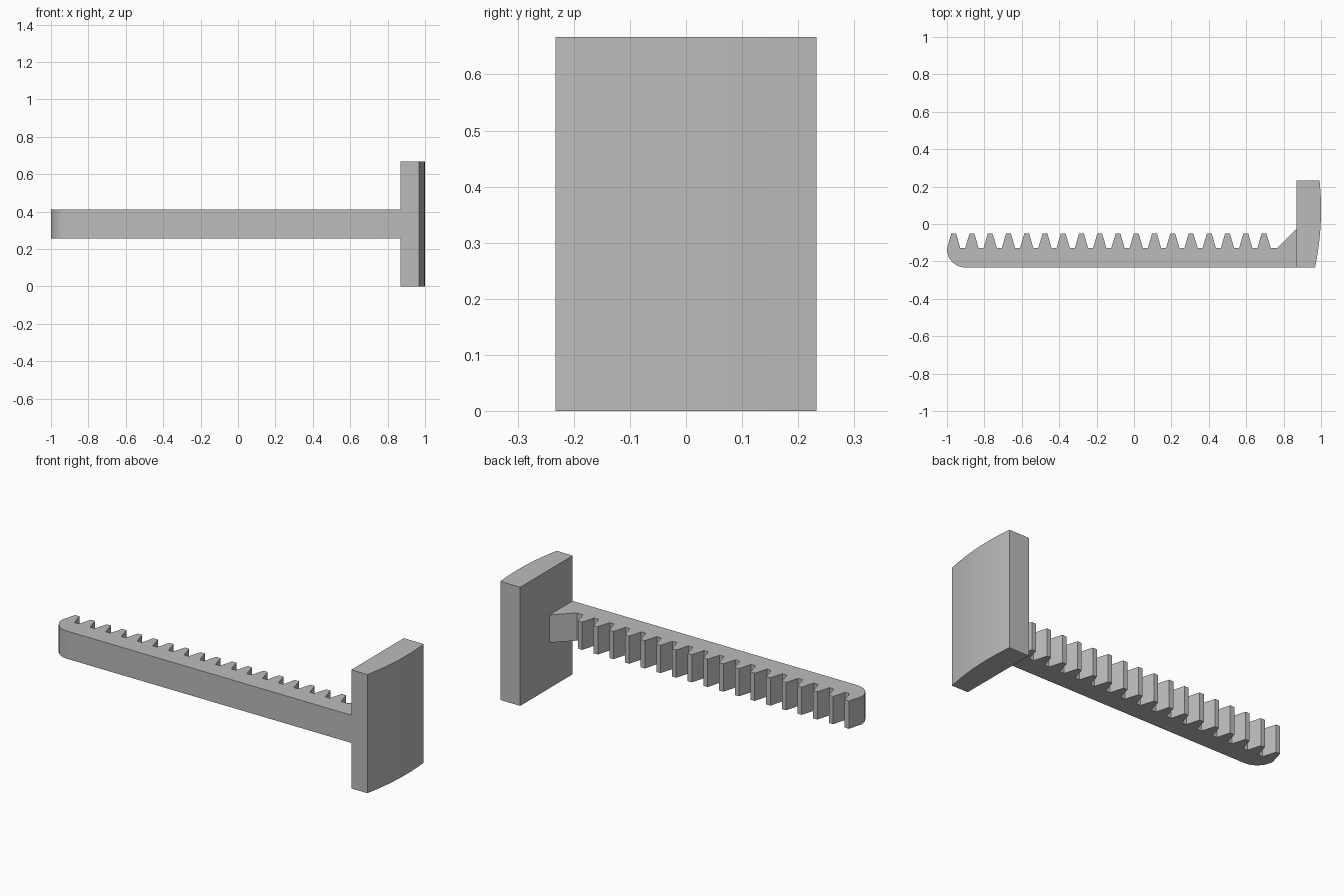
import bpy
import bmesh
from math import sin, cos, pi, radians

cube = bpy.data.objects.get("Cube")
if cube:
    bpy.data.objects.remove(cube, do_unlink=True)

grey = bpy.data.materials.new("plain_grey")
grey.use_nodes = True
COLOUR = (0.5, 0.5, 0.5, 1)
grey.diffuse_color = COLOUR
grey.node_tree.nodes["Principled BSDF"].inputs["Base Color"].default_value = COLOUR


def extrude_outline(name, outline, z0, z1):
    """Raise a flat outline into a solid between two heights."""
    bm = bmesh.new()
    base = bm.faces.new([bm.verts.new((x, y, z0)) for x, y in outline])
    top = bmesh.ops.extrude_face_region(bm, geom=[base], use_keep_orig=True)["geom"]
    bmesh.ops.translate(bm, vec=(0, 0, z1 - z0),
                        verts=[v for v in top if isinstance(v, bmesh.types.BMVert)])
    bmesh.ops.recalc_face_normals(bm, faces=bm.faces)
    mesh = bpy.data.meshes.new(name)
    bm.to_mesh(mesh)
    bm.free()
    mesh.materials.append(grey)
    obj = bpy.data.objects.new(name, mesh)
    bpy.context.collection.objects.link(obj)
    bpy.ops.object.select_all(action="DESELECT")
    obj.select_set(True)
    bpy.context.view_layer.objects.active = obj
    bpy.ops.object.shade_smooth_by_angle(angle=radians(20))
    return obj


FRONT, BACK = -0.233, 0.233
PLATE_X = 0.868
HEIGHT = 0.667

# Toothed arm: straight front, rounded free end, row of teeth, sloped brace
TEETH, PITCH, FIRST = 18, 0.0976, -0.964
TIP, ROOT = -0.051, -0.127
RADIUS = 0.1
arm = [(PLATE_X, FRONT)]
for i in range(13):
    a = pi / 2 * i / 12
    arm.append((-1 + RADIUS - RADIUS * sin(a), FRONT + RADIUS - RADIUS * cos(a)))
for i in range(TEETH):
    x = FIRST + i * PITCH
    if i:
        arm.append((x - 0.035, ROOT))
    arm += [(x - 0.013, TIP), (x + 0.013, TIP), (x + 0.035, ROOT)]
arm += [(0.768, ROOT), (PLATE_X, -0.027)]
extrude_outline("toothed_arm", arm, 0.256, 0.412)

# End plate: flat inner side, gently bowed outer side
plate = [(PLATE_X, BACK), (PLATE_X, FRONT)]
for i in range(17):
    y = FRONT + (BACK - FRONT) * i / 16
    plate.append((1 - 0.331 * (y - 0.078) ** 2, y))
extrude_outline("end_plate", plate, 0, HEIGHT)
